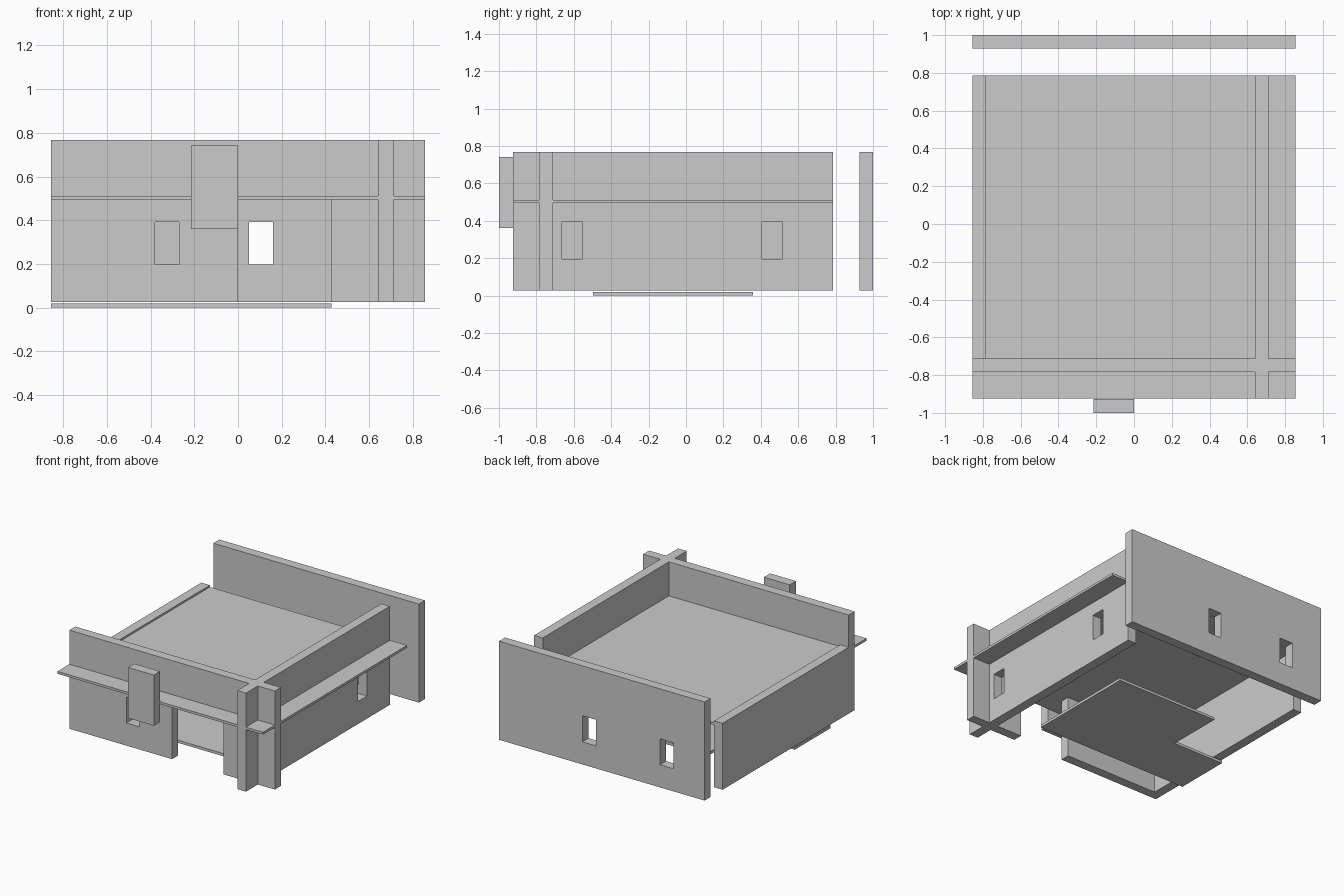
import bpy
import bmesh

if "Cube" in bpy.data.objects:
    bpy.data.objects.remove(bpy.data.objects["Cube"])

BASE, TOP = 0.027, 0.768      # wall bottom and top heights
SILL, HEAD = 0.197, 0.393     # window bottom and top heights


def box(name, x, y, z):
    """Axis-aligned box from (min, max) ranges."""
    bm = bmesh.new()
    bmesh.ops.create_cube(bm, size=1)
    for v in bm.verts:
        v.co = [r[0] if c < 0 else r[1] for c, r in zip(v.co, (x, y, z))]
    mesh = bpy.data.meshes.new(name)
    bm.to_mesh(mesh)
    bm.free()
    obj = bpy.data.objects.new(name, mesh)
    bpy.context.collection.objects.link(obj)
    return obj


def cut(obj, x, y, z):
    """Cut a box-shaped opening through obj."""
    cutter = box("cutter", x, y, z)
    mod = obj.modifiers.new("opening", 'BOOLEAN')
    mod.operation = 'DIFFERENCE'
    mod.solver = 'EXACT'
    mod.object = cutter
    bpy.context.view_layer.objects.active = obj
    bpy.ops.object.modifier_apply(modifier=mod.name)
    bpy.data.objects.remove(cutter)


# Front wall with doorway and one window
front = box("front_wall", (-0.855, 0.855), (-0.783, -0.712), (BASE, TOP))
cut(front, (0.0, 0.427), (-0.9, -0.6), (-0.1, 0.494))
cut(front, (-0.38, -0.27), (-0.9, -0.6), (SILL, HEAD))

# Right wall crossing the front wall, two windows
right = box("right_wall", (0.641, 0.713), (-0.924, 0.786), (BASE, TOP))
for y in (-0.663, 0.406):
    cut(right, (0.5, 0.9), (y, y + 0.11), (SILL, HEAD))

# Detached back wall, two windows
back = box("back_wall", (-0.855, 0.855), (0.928, 1.0), (BASE, TOP))
for x in (-0.595, 0.05):
    cut(back, (x, x + 0.11), (0.8, 1.1), (SILL, HEAD))

# Low left wall
box("left_wall", (-0.855, -0.784), (-0.712, 0.786), (BASE, 0.526))

# Upper floor slab, overhanging the front and right walls
box("upper_slab", (-0.855, 0.855), (-0.924, 0.786), (0.494, 0.512))

# Detached door panel
box("door_panel", (-0.214, 0.0), (-1.0, -0.926), (0.361, 0.742))

# L-shaped ground plate, extruded from its outline
outline = [(-0.855, -0.497), (0.427, -0.497), (0.427, 0.358),
           (-0.427, 0.358), (-0.427, -0.07), (-0.855, -0.07)]
bm = bmesh.new()
face = bm.faces.new([bm.verts.new((x, y, 0)) for x, y in outline])
ext = bmesh.ops.extrude_face_region(bm, geom=[face])
for v in ext["geom"]:
    if isinstance(v, bmesh.types.BMVert):
        v.co.z = 0.02
bmesh.ops.recalc_face_normals(bm, faces=bm.faces)
mesh = bpy.data.meshes.new("ground_plate")
bm.to_mesh(mesh)
bm.free()
bpy.context.collection.objects.link(bpy.data.objects.new("ground_plate", mesh))
